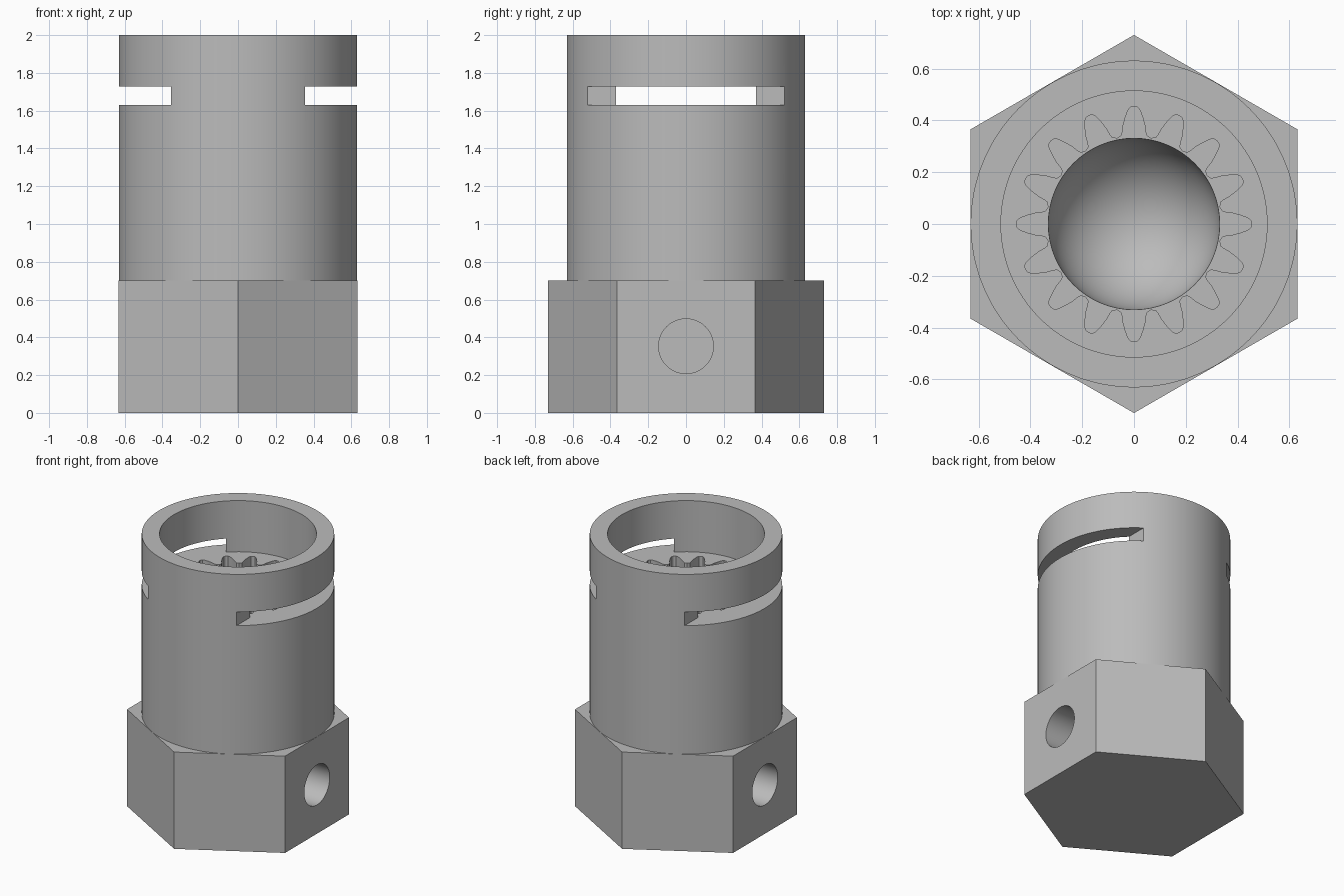
import bpy, math
from math import sin, cos, pi, tau

cube = bpy.data.objects.get("Cube")
if cube:
    bpy.data.objects.remove(cube, do_unlink=True)

steel = bpy.data.materials.new("grey_metal")
steel.use_nodes = True
grey = (0.5, 0.5, 0.5, 1)
steel.diffuse_color = grey
steel.node_tree.nodes["Principled BSDF"].inputs["Base Color"].default_value = grey


def prism(name, ring, z0, z1):
    """Extrude a flat outline from z0 to z1."""
    n = len(ring)
    verts = [(x, y, z) for z in (z0, z1) for x, y in ring]
    faces = [list(range(n))[::-1], list(range(n, 2 * n))]
    faces += [(i, (i + 1) % n, n + (i + 1) % n, n + i) for i in range(n)]
    mesh = bpy.data.meshes.new(name)
    mesh.from_pydata(verts, [], faces)
    mesh.materials.append(steel)
    ob = bpy.data.objects.new(name, mesh)
    bpy.context.collection.objects.link(ob)
    return ob


def circle(r, n, start=0):
    return [(r * cos(start + tau * i / n), r * sin(start + tau * i / n)) for i in range(n)]


def cut(target, cutter):
    """Subtract the cutter, then remove it."""
    cutter.hide_render = True
    mod = target.modifiers.new("cut", 'BOOLEAN')
    mod.operation, mod.solver, mod.object = 'DIFFERENCE', 'EXACT', cutter
    bpy.ops.object.select_all(action='DESELECT')
    bpy.context.view_layer.objects.active = target
    target.select_set(True)
    bpy.ops.object.modifier_apply(modifier=mod.name)
    bpy.data.objects.remove(cutter, do_unlink=True)


def smooth(ob):
    bpy.ops.object.select_all(action='DESELECT')
    bpy.context.view_layer.objects.active = ob
    ob.select_set(True)
    bpy.ops.object.shade_smooth_by_angle(angle=math.radians(25))


# Hexagonal base with a blind round hole in each side flat
HEX_TOP = 0.7
base = prism("hex_base", circle(0.73, 6, pi / 2), 0, HEX_TOP)
for side in (-1, 1):
    bpy.ops.mesh.primitive_cylinder_add(vertices=64, radius=0.145, depth=0.7,
                                        location=(side * 0.65, 0, 0.353),
                                        rotation=(0, pi / 2, 0))
    cut(base, bpy.context.object)
smooth(base)

# Round barrel with an open bore
FLOOR, GEAR_FLOOR = 1.63, 1.1
barrel = prism("barrel", circle(0.631, 128), HEX_TOP, 2)
cut(barrel, prism("bore_cutter", circle(0.514, 128), FLOOR, 2.2))

# Toothed socket sunk in the bore floor: half a tooth as (radius, half width)
half_tooth = [(0.335, 0.058), (0.341, 0.049), (0.355, 0.045), (0.38, 0.042),
              (0.41, 0.034), (0.44, 0.023), (0.451, 0.013)]
tooth = [(r, -w) for r, w in half_tooth] + [(0.454, 0)]
tooth += [(r, w) for r, w in reversed(half_tooth)]
TEETH = 16
outline = []
for i in range(TEETH):
    a = tau * i / TEETH
    outline += [(r * cos(a) - w * sin(a), r * sin(a) + w * cos(a)) for r, w in tooth]
    b = a + pi / TEETH
    outline.append((0.337 * cos(b), 0.337 * sin(b)))
cut(barrel, prism("socket_cutter", outline, GEAR_FLOOR, 1.8))

# Rounded bowl at the bottom of the socket
bpy.ops.mesh.primitive_uv_sphere_add(segments=64, ring_count=32, radius=0.331,
                                     location=(0, 0, GEAR_FLOOR))
cut(barrel, bpy.context.object)

# Straight slots through the wall on both sides
for side in (-1, 1):
    xs = sorted((side * 0.355, side * 0.9))
    slot = [(xs[0], -0.9), (xs[1], -0.9), (xs[1], 0.9), (xs[0], 0.9)]
    cut(barrel, prism("slot_cutter", slot, FLOOR, 1.728))
smooth(barrel)
